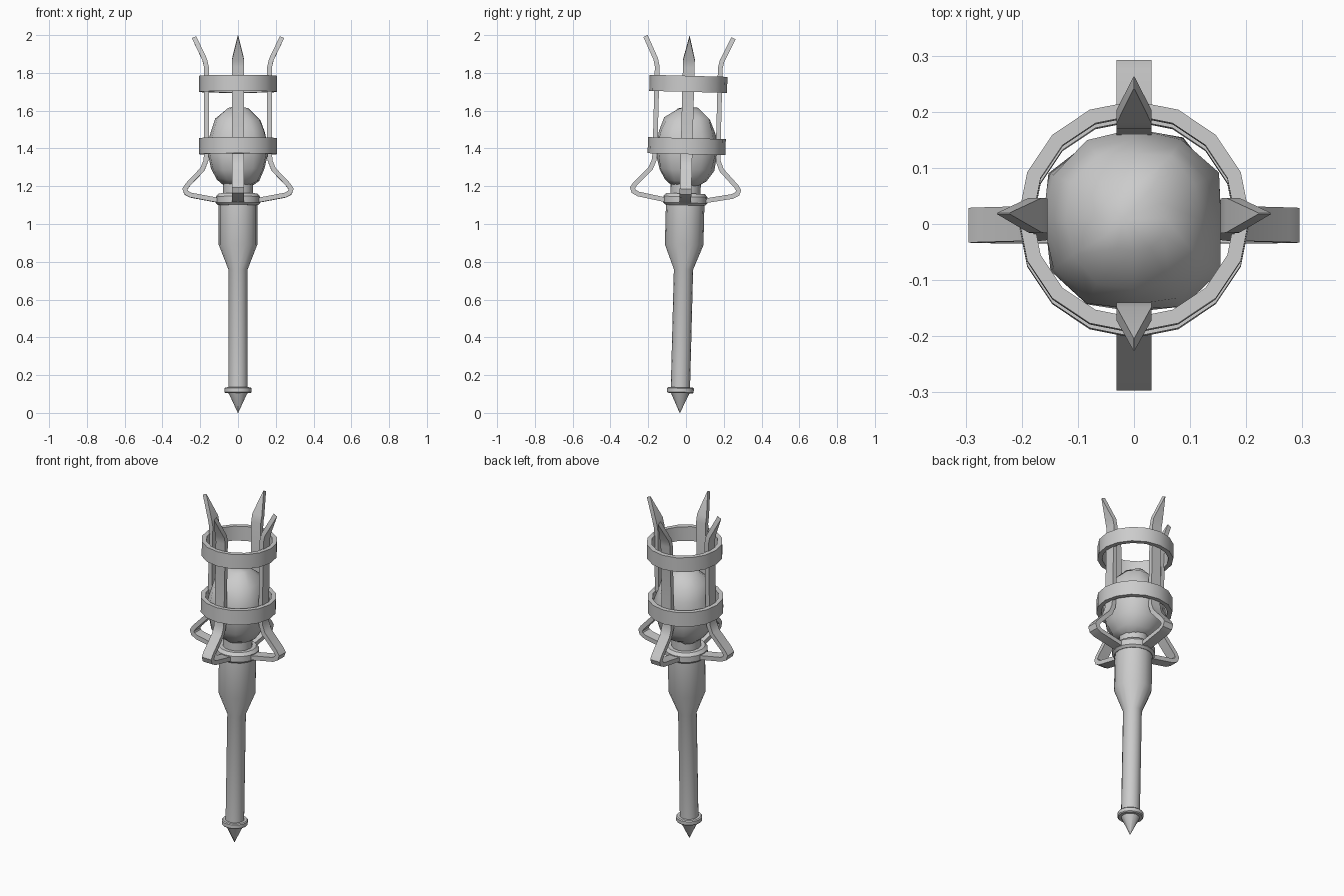
import bpy, bmesh, random
from math import cos, sin, pi
from mathutils import Matrix, Vector

cube = bpy.data.objects.get("Cube")
if cube:
    bpy.data.objects.remove(cube)

grey = bpy.data.materials.new("plain grey")
grey.use_nodes = True
colour = (0.6, 0.6, 0.6, 1)
grey.diffuse_color = colour
grey.node_tree.nodes["Principled BSDF"].inputs["Base Color"].default_value = colour

# The whole torch leans slightly towards the back
LEAN = Matrix.Translation((0, -0.033, 0)) @ Matrix.Rotation(-0.026, 4, "X")
SIDES = 16


def finish(name, bm, angle=35):
    bmesh.ops.remove_doubles(bm, verts=bm.verts, dist=0.0005)
    bmesh.ops.recalc_face_normals(bm, faces=bm.faces)
    bm.transform(LEAN)
    mesh = bpy.data.meshes.new(name)
    bm.to_mesh(mesh)
    bm.free()
    obj = bpy.data.objects.new(name, mesh)
    bpy.context.collection.objects.link(obj)
    mesh.materials.append(grey)
    bpy.ops.object.select_all(action="DESELECT")
    bpy.context.view_layer.objects.active = obj
    obj.select_set(True)
    bpy.ops.object.shade_smooth_by_angle(angle=angle * pi / 180)
    return obj


def bridge(bm, loops, closed=False):
    """Join consecutive vertex loops with quads."""
    pairs = list(zip(loops, loops[1:]))
    if closed:
        pairs.append((loops[-1], loops[0]))
    for a, b in pairs:
        for i in range(len(a)):
            j = (i + 1) % len(a)
            bm.faces.new((a[i], a[j], b[j], b[i]))


def lathe(name, profile, closed=False):
    """Spin a (radius, height) profile round the upright axis."""
    bm = bmesh.new()
    turns = [2 * pi * i / SIDES for i in range(SIDES)]
    loops = [[bm.verts.new((r * cos(t), r * sin(t), z)) for t in turns] for r, z in profile]
    bridge(bm, loops, closed)
    if not closed:
        bm.faces.new(loops[0])
        bm.faces.new(loops[-1])
    return finish(name, bm)


# Handle: pointed foot, foot ring, shaft with flared grip, collar, neck
lathe("foot_spike", [(0.001, 0), (0.052, 0.11)])
lathe("foot_ring", [(0.066, 0.105), (0.071, 0.11), (0.071, 0.13), (0.066, 0.135)])
lathe("shaft", [(0.051, 0.13), (0.051, 0.76), (0.102, 0.89), (0.102, 1.11)])
lathe("collar", [(0.105, 1.10), (0.117, 1.112), (0.117, 1.145), (0.102, 1.162)])
lathe("neck", [(0.08, 1.15), (0.08, 1.24)])

# Cage hoops
for name, low, high in (("lower_hoop", 1.37, 1.455), ("upper_hoop", 1.70, 1.785)):
    lathe(name, [(0.206, low), (0.206, high), (0.18, high), (0.18, low)], closed=True)

# Lumpy head: rounded square rings, slightly uneven
random.seed(4)
bm = bmesh.new()
loops = []
for r, z in ((0.065, 1.20), (0.11, 1.235), (0.145, 1.29), (0.16, 1.36), (0.161, 1.43),
             (0.145, 1.49), (0.12, 1.555), (0.055, 1.61)):
    loop = []
    for i in range(12):
        t = 2 * pi * i / 12
        square = (abs(cos(t)) ** 2.7 + abs(sin(t)) ** 2.7) ** (-1 / 2.7)
        d = r * square * random.uniform(0.96, 1.03)
        loop.append(bm.verts.new((d * cos(t), d * sin(t), z + random.uniform(-0.008, 0.008))))
    loops.append(loop)
bridge(bm, loops)
bm.faces.new(loops[0])
top = bm.verts.new((-0.02, 0.0, 1.622))
for i in range(12):
    bm.faces.new((loops[-1][i], loops[-1][(i + 1) % 12], top))
finish("head", bm, 60)

# Cage bars: a bent flat strip, from the collar out, up and flared to a point
PATH = [(0.09, 1.123), (0.25, 1.153), (0.274, 1.166), (0.281, 1.185), (0.268, 1.206),
        (0.188, 1.29), (0.17, 1.335), (0.167, 1.38), (0.167, 1.83), (0.176, 1.87), (0.233, 1.99)]
HALF_WIDTH, HALF_THICK = 0.031, 0.0125


def bar(name, turn):
    bm = bmesh.new()
    points = [Vector(p) for p in PATH]
    loops = []
    for i, p in enumerate(points):
        before = (p - points[i - 1]).normalized() if i else None
        after = (points[i + 1] - p).normalized() if i + 1 < len(points) else before
        before = before or after
        along = (before + after).normalized()
        side = Vector((along.y, -along.x)) * HALF_THICK / max(along.dot(after), 0.5)
        w = 0.001 if i == len(points) - 1 else HALF_WIDTH
        a, b = p + side, p - side
        loops.append([bm.verts.new(v) for v in
                      ((a.x, -w, a.y), (a.x, w, a.y), (b.x, w, b.y), (b.x, -w, b.y))])
    bridge(bm, loops)
    bm.faces.new(loops[0])
    bm.faces.new(loops[-1])
    bm.transform(Matrix.Rotation(turn, 4, "Z"))
    finish(name, bm)


for i, place in enumerate(("left", "back", "right", "front")):
    bar(place + "_bar", i * pi / 2)
